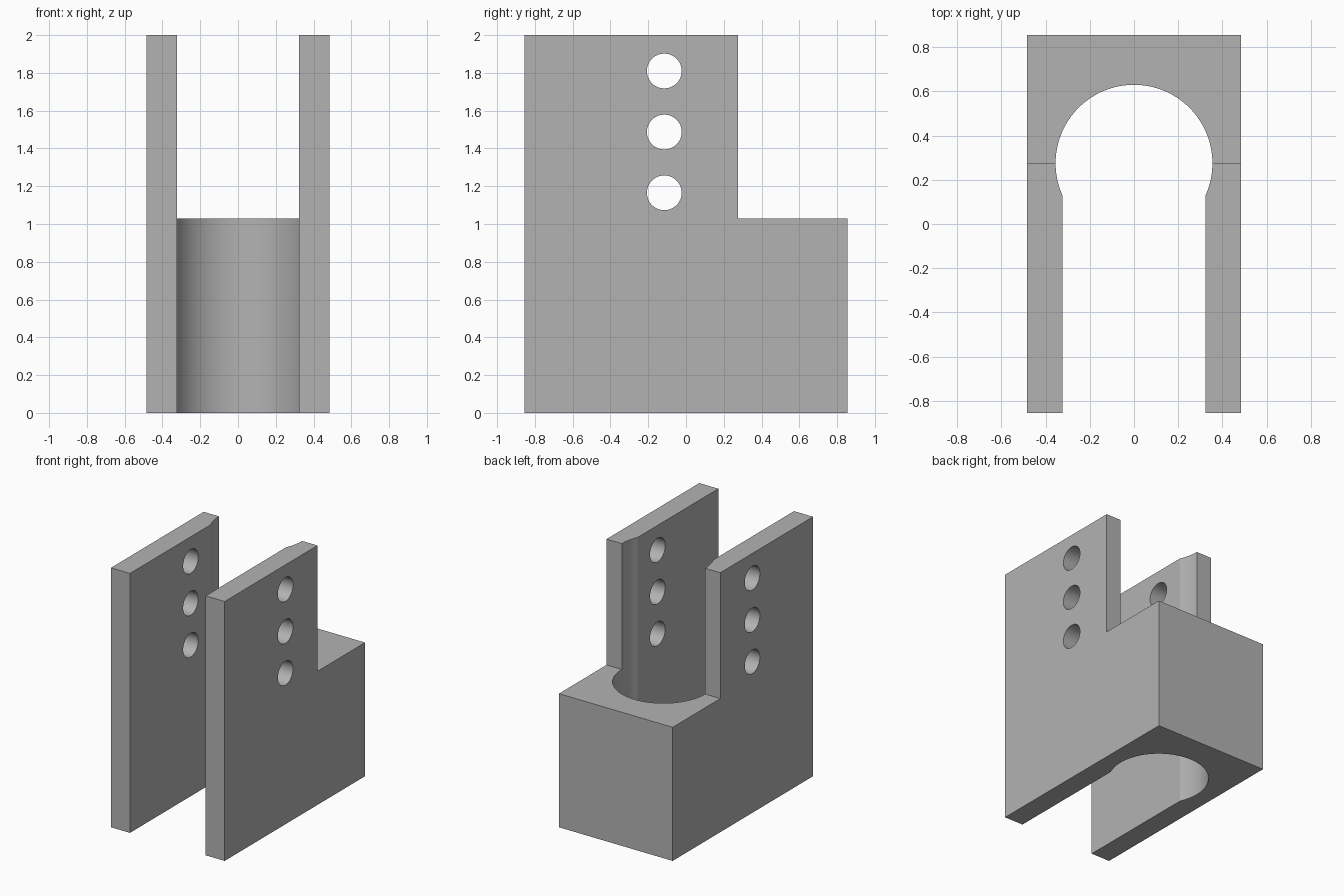
import bpy, bmesh
from math import sin, cos, acos, pi, radians
from mathutils import Matrix

cube = bpy.data.objects.get("Cube")
if cube:
    bpy.data.objects.remove(cube, do_unlink=True)

HALF_W, HALF_D, HEIGHT = 0.485, 0.855, 2.0
SLOT = 0.323                      # half width of the slot
BORE_Y, BORE_R = 0.275, 0.355     # round pocket
STEP_Z = 1.03                     # height of the rear block
HOLE_Y, HOLE_R = -0.115, 0.092

grey = bpy.data.materials.new("plain_grey")
grey.use_nodes = True
colour = (0.45, 0.45, 0.45, 1)
grey.diffuse_color = colour
grey.node_tree.nodes["Principled BSDF"].inputs["Base Color"].default_value = colour


def add_object(name, bm):
    bmesh.ops.recalc_face_normals(bm, faces=bm.faces)
    mesh = bpy.data.meshes.new(name)
    bm.to_mesh(mesh)
    bm.free()
    mesh.materials.append(grey)
    obj = bpy.data.objects.new(name, mesh)
    bpy.context.collection.objects.link(obj)
    return obj


def cut(target, cutter):
    cutter.hide_render = True
    mod = target.modifiers.new("cut", "BOOLEAN")
    mod.operation, mod.solver, mod.object = "DIFFERENCE", "EXACT", cutter
    bpy.context.view_layer.objects.active = target
    bpy.ops.object.modifier_apply(modifier=mod.name)
    bpy.data.objects.remove(cutter, do_unlink=True)


# Keyhole-slotted body: plan outline extruded upwards
start = -acos(SLOT / BORE_R)
steps = 72
arc = [start + (pi - 2 * start) * i / steps for i in range(steps + 1)]
outline = [(SLOT, -HALF_D)]
outline += [(BORE_R * cos(a), BORE_Y + BORE_R * sin(a)) for a in arc]
outline += [(-SLOT, -HALF_D), (-HALF_W, -HALF_D), (-HALF_W, HALF_D),
            (HALF_W, HALF_D), (HALF_W, -HALF_D)]
bm = bmesh.new()
base = bm.faces.new([bm.verts.new((x, y, 0)) for x, y in outline])
top = bmesh.ops.extrude_face_region(bm, geom=[base], use_keep_orig=True)
bmesh.ops.translate(bm, vec=(0, 0, HEIGHT),
                    verts=[v for v in top["geom"] if isinstance(v, bmesh.types.BMVert)])
body = add_object("slotted_bracket", bm)

# Step that lowers the rear block
bm = bmesh.new()
bmesh.ops.create_cube(bm, size=2, matrix=Matrix.Translation(
    (0, BORE_Y + 1, STEP_Z + 1)))
cut(body, add_object("step_cutter", bm))

# Three cross holes through both side plates
for z in (1.165, 1.487, 1.81):
    bm = bmesh.new()
    bmesh.ops.create_cone(bm, cap_ends=True, segments=48, radius1=HOLE_R,
                          radius2=HOLE_R, depth=2,
                          matrix=Matrix.Translation((0, HOLE_Y, z))
                          @ Matrix.Rotation(pi / 2, 4, "Y"))
    cut(body, add_object("hole_cutter", bm))

# Smooth the bore and holes, keep the corners crisp
bpy.ops.object.select_all(action="DESELECT")
body.select_set(True)
bpy.context.view_layer.objects.active = body
bpy.ops.object.shade_smooth_by_angle(angle=radians(15))
